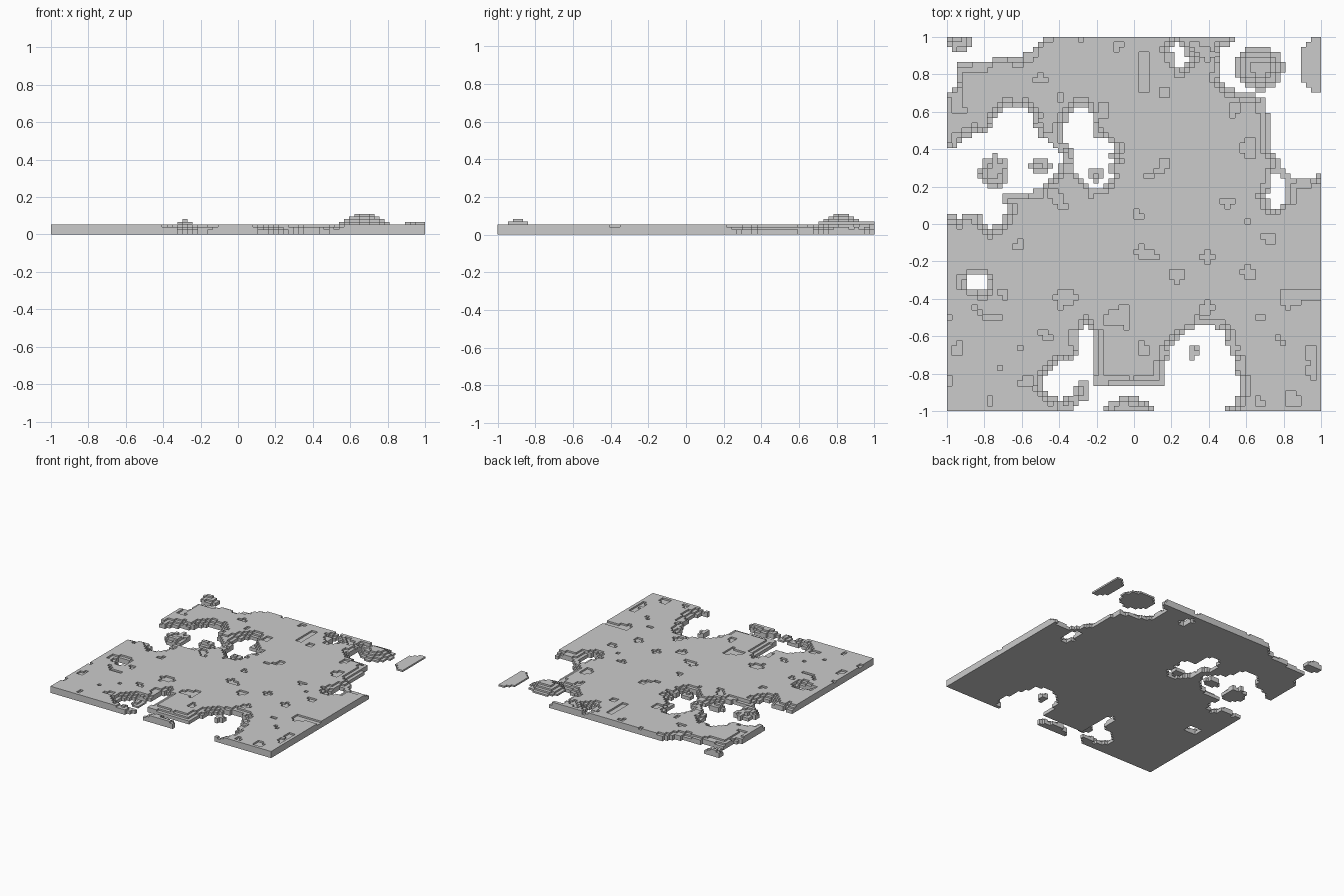
import bpy, bmesh
from mathutils import Vector, noise

if "Cube" in bpy.data.objects:
    bpy.data.objects.remove(bpy.data.objects["Cube"])

N = 74                 # cells per side
C = 2.0 / N            # cell width
L = 0.0136             # layer height

# Gaps in the full square plate: blobs as centre x, y and radius x, y
GAPS = [
    (-.85, 1, .35, .13), (-1, .85, .07, .14),                         # back left corner
    (-.72, .32, .33, .16), (-.64, .5, .12, .12), (-.9, .24, .2, .2),  # left bay
    (-.76, .12, .08, .14), (-.85, -.3, .05, .05),
    (-.28, .51, .08, .12), (-.21, .34, .1, .14),                      # middle hole
    (.24, .9, .05, .08),                                              # back hole
    (.78, .86, .34, .2), (.92, .57, .21, .33), (.75, .18, .05, .09),  # back right bay
    (-.36, -.84, .11, .1), (-.26, -.7, .05, .17), (-.22, -1, .09, .1),
    (-.05, -.905, .3, .03), (.36, -.8, .19, .25), (.25, -.98, .16, .17),  # front bays
]
# Islands left standing inside the gaps
ISLANDS = [(-.93, .97, .08, .04), (-.75, .28, .08, .09), (-.5, .31, .06, .04),
           (-.2, .27, .03, .04), (-.02, -.99, .13, .06), (.33, -.68, .04, .04)]
# Raised patches floating just above the plate: layers, blob
RAISED = {"raised_patch_back": (4, (.67, .83, .13, .12)),
          "raised_patch_right": (1, (.98, .85, .09, .15)),
          "raised_patch_front": (2, (-.28, -.89, .045, .05))}


def centre(i):
    return -1 + (i + .5) * C


def in_blob(blob, x, y, wobble):
    # ellipse whose rim is made ragged by noise
    bx, by, rx, ry = blob
    p = Vector((x * 8, y * 8, 1.7))
    shift = wobble * (noise.noise(p) + .5 * noise.noise(p * 2.3))
    return ((x - bx) / (rx + shift)) ** 2 + ((y - by) / (ry + shift)) ** 2 < 1


def neighbours(i, j):
    return [(i + 1, j), (i - 1, j), (i, j + 1), (i, j - 1)]


def edge_distance(cells):
    # rings inward from each gap; the outer border of the square does not count
    dist, left = {}, set(cells)
    for d in range(1, 6):
        ring = {c for c in left
                if any(n not in left and 0 <= min(n) and max(n) < N for n in neighbours(*c))}
        dist.update(dict.fromkeys(ring, d))
        left -= ring
    dist.update(dict.fromkeys(left, 6))
    return dist


def build(name, columns, base):
    # outer skin of stacked blocks
    vox = {(i, j, k) for (i, j), h in columns.items() for k in range(base, base + h)}
    bm, verts = bmesh.new(), {}

    def vert(p):
        if p not in verts:
            verts[p] = bm.verts.new((-1 + p[0] * C, -1 + p[1] * C, p[2] * L))
        return verts[p]

    for cell in vox:
        for axis in range(3):
            u, v = (axis + 1) % 3, (axis + 2) % 3
            for step in (1, -1):
                beside = list(cell)
                beside[axis] += step
                if tuple(beside) in vox:
                    continue
                quad = []
                for du, dv in ((0, 0), (1, 0), (1, 1), (0, 1))[::step]:
                    p = list(cell)
                    p[axis] += step > 0
                    p[u] += du
                    p[v] += dv
                    quad.append(vert(tuple(p)))
                bm.faces.new(quad)
    me = bpy.data.meshes.new(name)
    bm.to_mesh(me)
    bm.free()
    bpy.context.collection.objects.link(bpy.data.objects.new(name, me))


grid = [(i, j) for i in range(N) for j in range(N)]

# Main plate with stepped shores and a slightly worn top
land = []
for c in grid:
    x, y = map(centre, c)
    if any(in_blob(b, x, y, .01) for b in ISLANDS) or not any(in_blob(b, x, y, .03) for b in GAPS):
        land.append(c)
plate = {}
for c, d in edge_distance(land).items():
    x, y = map(centre, c)
    rough = noise.noise(Vector((x * 9, y * 9, 3.1)))
    plate[c] = min(4, d + 1 + (rough > .1)) - (rough > .4)
build("ground_plate", plate, 0)

# Raised patches
for name, (layers, blob) in RAISED.items():
    cells = [c for c in grid if in_blob(blob, centre(c[0]), centre(c[1]), .01)]
    build(name, {c: min(layers, d) for c, d in edge_distance(cells).items()}, 4)
